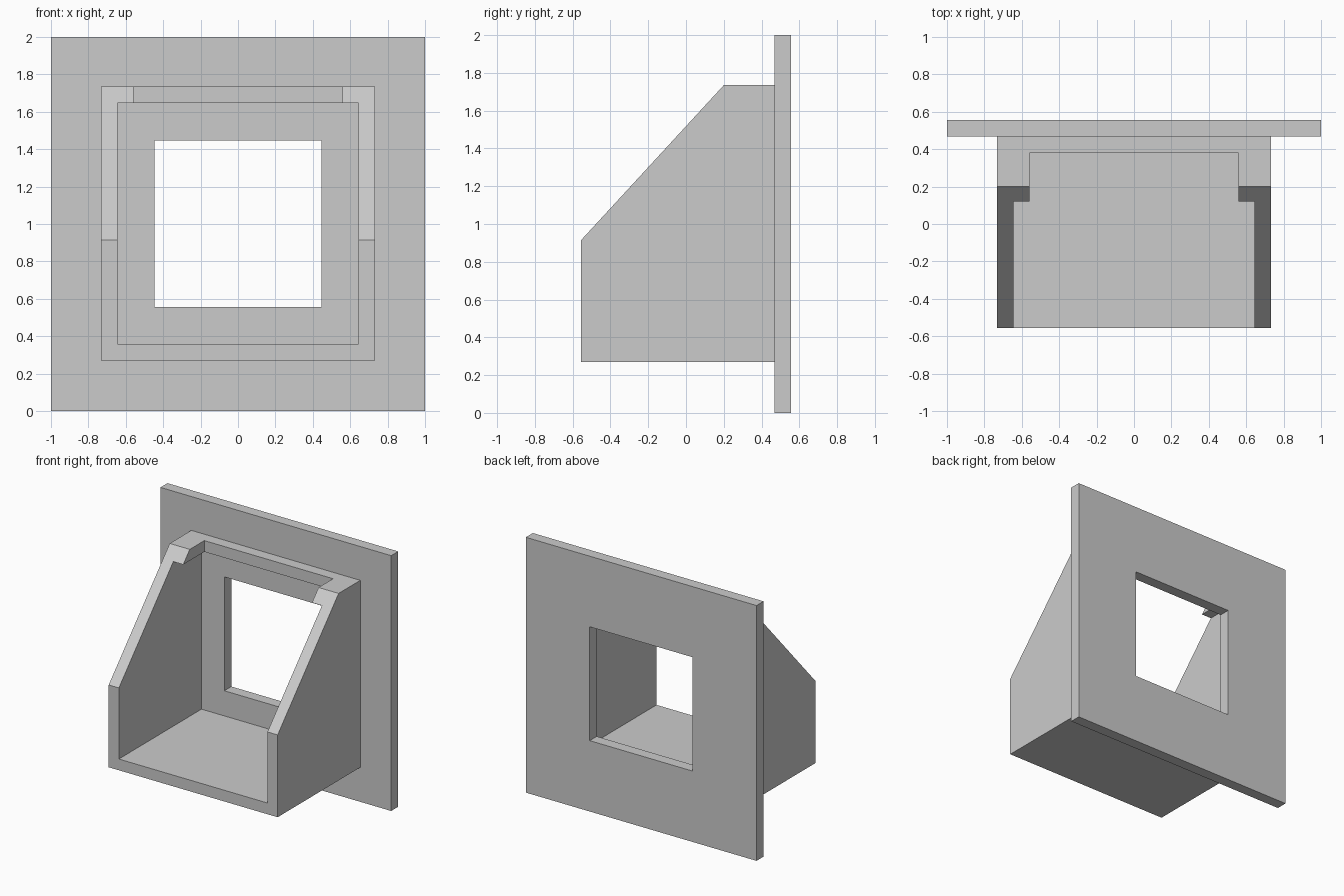
import bpy
import bmesh

default_cube = bpy.data.objects.get("Cube")
if default_cube:
    bpy.data.objects.remove(default_cube, do_unlink=True)

# Single plain grey
grey = bpy.data.materials.new("light_grey")
grey.use_nodes = True
GREY = (0.6, 0.6, 0.6, 1.0)
grey.diffuse_color = GREY
grey.node_tree.nodes["Principled BSDF"].inputs["Base Color"].default_value = GREY


def prism(name, profile, half_width):
    """Extrude a side profile of (y, z) points symmetrically along x."""
    bm = bmesh.new()
    face = bm.faces.new([bm.verts.new((-half_width, y, z)) for y, z in profile])
    grown = bmesh.ops.extrude_face_region(bm, geom=[face])["geom"]
    new_verts = [v for v in grown if isinstance(v, bmesh.types.BMVert)]
    bmesh.ops.translate(bm, verts=new_verts, vec=(2 * half_width, 0, 0))
    bmesh.ops.recalc_face_normals(bm, faces=bm.faces)
    mesh = bpy.data.meshes.new(name)
    bm.to_mesh(mesh)
    bm.free()
    mesh.materials.append(grey)
    obj = bpy.data.objects.new(name, mesh)
    bpy.context.collection.objects.link(obj)
    return obj


def block(name, half_width, y0, y1, z0, z1):
    return prism(name, [(y0, z0), (y1, z0), (y1, z1), (y0, z1)], half_width)


def cut(target, cutter):
    """Subtract the cutter from the target, then discard the cutter."""
    cutter.hide_render = True
    mod = target.modifiers.new("cut", "BOOLEAN")
    mod.operation = "DIFFERENCE"
    mod.solver = "EXACT"
    mod.object = cutter
    bpy.context.view_layer.objects.active = target
    bpy.ops.object.modifier_apply(modifier=mod.name)
    bpy.data.objects.remove(cutter, do_unlink=True)


FRONT, BACK = -0.555, 0.555
PLATE_FRONT = 0.468
BOTTOM, TOP = 0.27, 1.735
WALL = 0.088
HALF = 0.732

# Square mounting plate with a window through it
back_plate = block("back_plate", 1.0, PLATE_FRONT, BACK, 0, 2)
cut(back_plate, block("window_cutter", 0.446, 0.3, 0.7, 0.555, 1.447))

# Hood with a sloping front, hollowed right through to the plate
hood = prism("hood", [(FRONT, BOTTOM), (PLATE_FRONT, BOTTOM), (PLATE_FRONT, TOP),
                      (0.2, TOP), (FRONT, 0.915)], HALF)
cut(hood, block("cavity_cutter", HALF - WALL, -0.7, 0.6, BOTTOM + WALL, TOP - WALL))

# Notch in the roof, leaving a rear lip and two corner tabs
cut(hood, block("roof_notch_cutter", 0.558, -0.7, PLATE_FRONT - WALL, 1.5, 1.9))
